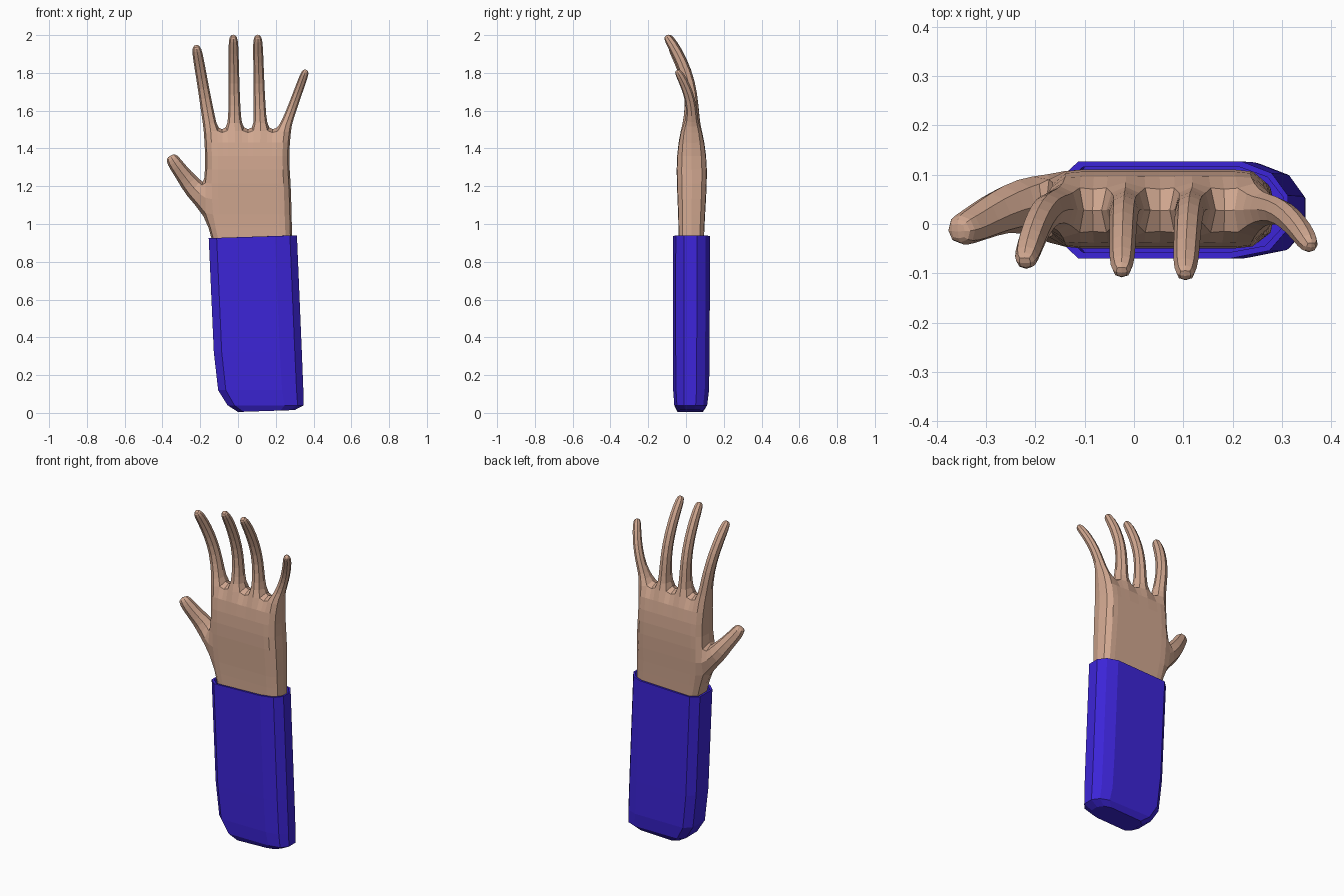
import bpy, bmesh
from mathutils import Vector

cube = bpy.data.objects.get("Cube")
if cube:
    bpy.data.objects.remove(cube)


def material(name, rgb):
    m = bpy.data.materials.new(name)
    m.use_nodes = True
    m.diffuse_color = (*rgb, 1)
    m.node_tree.nodes["Principled BSDF"].inputs["Base Color"].default_value = (*rgb, 1)
    return m


def finish(bm, name, mat):
    bmesh.ops.recalc_face_normals(bm, faces=bm.faces)
    mesh = bpy.data.meshes.new(name)
    bm.to_mesh(mesh)
    bm.free()
    mesh.materials.append(mat)
    obj = bpy.data.objects.new(name, mesh)
    bpy.context.collection.objects.link(obj)
    return obj


def bridge(bm, a, b):
    for i in range(len(a)):
        j = (i + 1) % len(a)
        bm.faces.new((a[i], a[j], b[j], b[i]))


def grow_digit(bm, ring, path):
    """Extrude a four-sided ring along path points (centre, half width, half depth)."""
    prev = sum((v.co for v in ring), Vector()) / 4
    for k, (c, w, d) in enumerate(path):
        c = Vector(c)
        nxt = Vector(path[k + 1][0]) if k + 1 < len(path) else c
        t = (nxt - prev).normalized()
        u = Vector((t.z, 0, -t.x)).normalized()
        v = t.cross(u)
        new = [bm.verts.new(c + u * w * a + v * d * b)
               for a, b in ((-1, -1), (1, -1), (1, 1), (-1, 1))]
        bridge(bm, ring, new)
        ring, prev = new, c
    bm.faces.new(ring)


skin = material("skin", (0.64, 0.39, 0.28))
blue = material("blue cloth", (0.045, 0.018, 0.68))

# Palm cage: columns alternate finger roots and webs
bm = bmesh.new()
columns = [0, 0.17, 0.26, 0.455, 0.56, 0.74, 0.83, 1]
rows = [  # z, left x, right x, front y, back y
    (0.80, -0.12, 0.29, -0.04, 0.09),
    (0.92, -0.14, 0.29, -0.04, 0.095),
    (1.04, -0.175, 0.287, -0.04, 0.10),
    (1.22, -0.18, 0.283, -0.05, 0.112),
    (1.36, -0.175, 0.27, -0.05, 0.11),
    (1.505, -0.185, 0.285, -0.03, 0.085),
]
front, back = [], []
for z, x0, x1, y0, y1 in rows:
    for grid, y in ((front, y0), (back, y1)):
        grid.append([bm.verts.new((x0 + (x1 - x0) * f, y, z)) for f in columns])
for r in range(len(rows) - 1):
    for grid in (front, back):
        for c in range(7):
            bm.faces.new((grid[r][c], grid[r][c + 1], grid[r + 1][c + 1], grid[r + 1][c]))
    for c in (0, 7):
        if (r, c) != (2, 0):  # opening for the thumb
            bm.faces.new((front[r][c], back[r][c], back[r + 1][c], front[r + 1][c]))
for c in range(7):
    bm.faces.new((front[0][c], front[0][c + 1], back[0][c + 1], back[0][c]))
    if c % 2:
        bm.faces.new((front[-1][c], front[-1][c + 1], back[-1][c + 1], back[-1][c]))

# Fingers: height fraction, forward curl, half width, half depth
profile = [(0.13, 0.03, 0.036, 0.043), (0.38, 0.03, 0.032, 0.035), (0.62, 0.0, 0.030, 0.034),
           (0.84, -0.05, 0.029, 0.031), (0.96, -0.087, 0.026, 0.026), (1.0, -0.10, 0.015, 0.015)]
fingers = [  # column, root x, tip x, tip z, curl, thickness
    (0, -0.145, -0.222, 1.945, 0.85, 1.05),
    (2, -0.017, -0.025, 2.0, 1, 1),
    (4, 0.118, 0.104, 2.0, 1.05, 1),
    (6, 0.245, 0.36, 1.815, 0.6, 0.85),
]
for c, x0, x1, top, curl, size in fingers:
    path = [((x0 + (x1 - x0) * f, 0.03 + (y - 0.03) * curl, 1.5 + (top - 1.5) * f), w * size, d * size)
            for f, y, w, d in profile]
    grow_digit(bm, [front[-1][c], front[-1][c + 1], back[-1][c + 1], back[-1][c]], path)

# Thumb
grow_digit(bm, [front[2][0], front[3][0], back[3][0], back[2][0]], [
    ((-0.235, 0.04, 1.19), 0.062, 0.058),
    ((-0.285, 0.02, 1.255), 0.046, 0.048),
    ((-0.33, -0.005, 1.315), 0.042, 0.04),
    ((-0.352, -0.013, 1.35), 0.036, 0.034),
    ((-0.358, -0.015, 1.362), 0.02, 0.02),
])
hand = finish(bm, "hand", skin)
sub = hand.modifiers.new("Rounding", 'SUBSURF')
sub.levels = sub.render_levels = 1

# Sleeve: faceted loft with a closed lower end and a thin turned-in rim
section = [(0, 0.2), (0.09, 0), (0.75, 0), (0.92, 0.08), (1, 0.3),
           (1, 0.65), (0.93, 0.88), (0.8, 1), (0.09, 1), (0, 0.8)]
loops = [  # z, left x, right x, front y, back y, rise towards the left side
    (0.005, 0.0, 0.30, -0.045, 0.09, 0.01),
    (0.04, -0.055, 0.348, -0.062, 0.112, 0.0),
    (0.12, -0.105, 0.346, -0.068, 0.122, 0.0),
    (0.32, -0.128, 0.338, -0.07, 0.125, 0.0),
    (0.925, -0.155, 0.312, -0.07, 0.127, 0.015),
    (0.925, -0.143, 0.302, -0.058, 0.116, 0.015),
    (0.82, -0.138, 0.304, -0.058, 0.116, 0.0),
]
bm = bmesh.new()
rings = [[bm.verts.new((x0 + (x1 - x0) * fx, y0 + (y1 - y0) * fy, z + rise * fx))
          for fx, fy in section] for z, x0, x1, y0, y1, rise in loops]
for a, b in zip(rings, rings[1:]):
    bridge(bm, a, b)
bm.faces.new(rings[0])
bm.faces.new(rings[-1])
finish(bm, "sleeve", blue)
